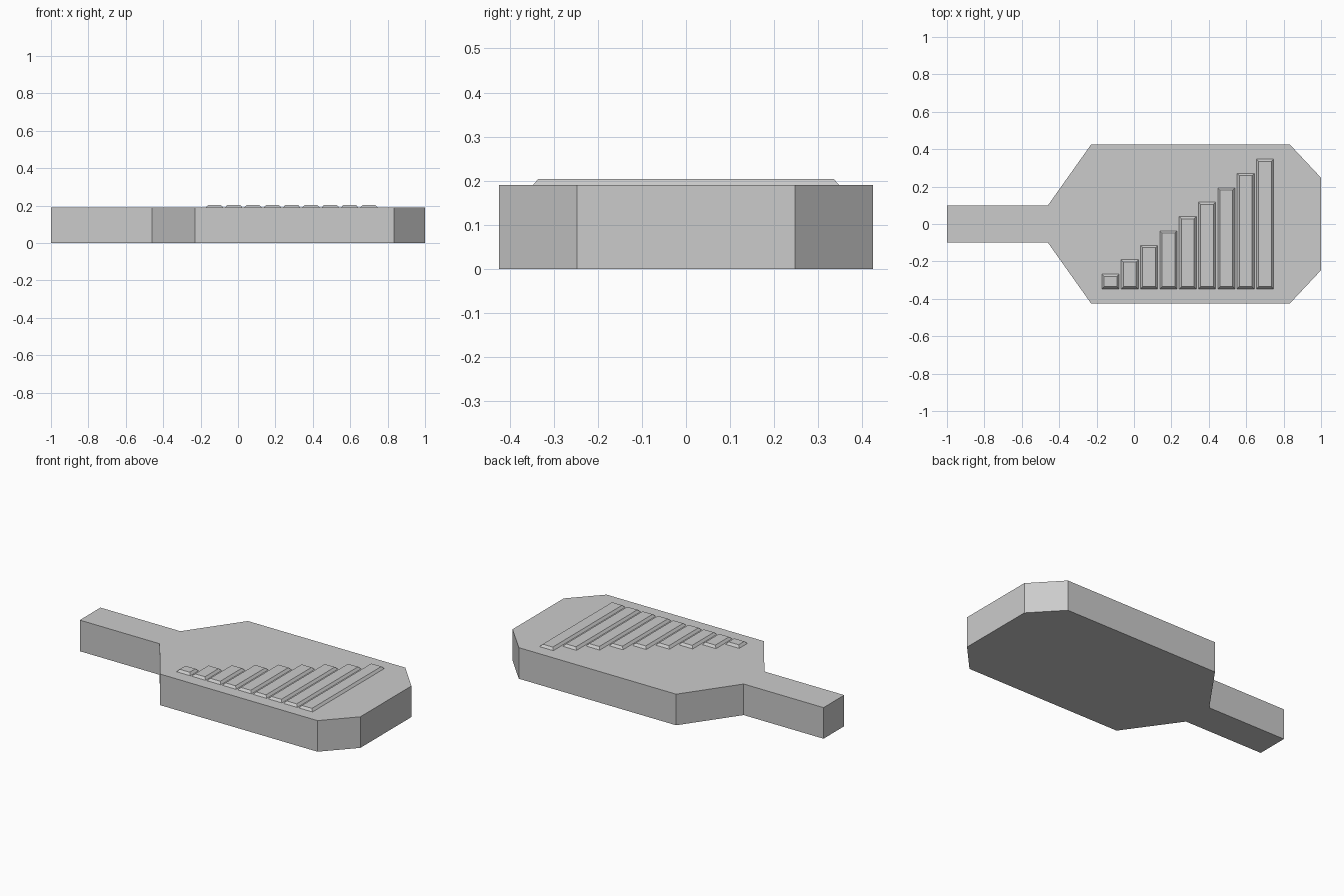
import bpy, bmesh

if "Cube" in bpy.data.objects:
    bpy.data.objects.remove(bpy.data.objects["Cube"])

BODY_TOP = 0.19
BAR_TOP = 0.204


def make_object(name, bm):
    bmesh.ops.recalc_face_normals(bm, faces=bm.faces)
    mesh = bpy.data.meshes.new(name)
    bm.to_mesh(mesh)
    bm.free()
    obj = bpy.data.objects.new(name, mesh)
    bpy.context.collection.objects.link(obj)
    return obj


def loft(name, lower, upper, z0, z1):
    """Closed solid between two outlines with equal point counts."""
    bm = bmesh.new()
    a = [bm.verts.new((x, y, z0)) for x, y in lower]
    b = [bm.verts.new((x, y, z1)) for x, y in upper]
    bm.faces.new(a[::-1])
    bm.faces.new(b)
    n = len(a)
    for i in range(n):
        j = (i + 1) % n
        bm.faces.new((a[i], a[j], b[j], b[i]))
    return make_object(name, bm)


def rect(x0, x1, y0, y1):
    return [(x0, y0), (x1, y0), (x1, y1), (x0, y1)]


# Paddle body: half outline mirrored across y = 0
half = [(-1, -0.1), (-0.46, -0.1), (-0.23, -0.424), (0.834, -0.424), (1, -0.247)]
outline = half + [(x, -y) for x, y in reversed(half)]
loft("paddle_body", outline, outline, 0, BODY_TOP)

# Nine raised bars with sloped sides, growing in length towards the tip
INSET = 0.012
for i in range(9):
    x0 = -0.172 + i * 0.1033
    x1 = x0 + 0.092
    y0, y1 = -0.347, -0.268 + i * 0.0769
    loft(f"raised_bar_{i + 1}",
         rect(x0, x1, y0, y1),
         rect(x0 + INSET, x1 - INSET, y0 + INSET, y1 - INSET),
         BODY_TOP, BAR_TOP)
